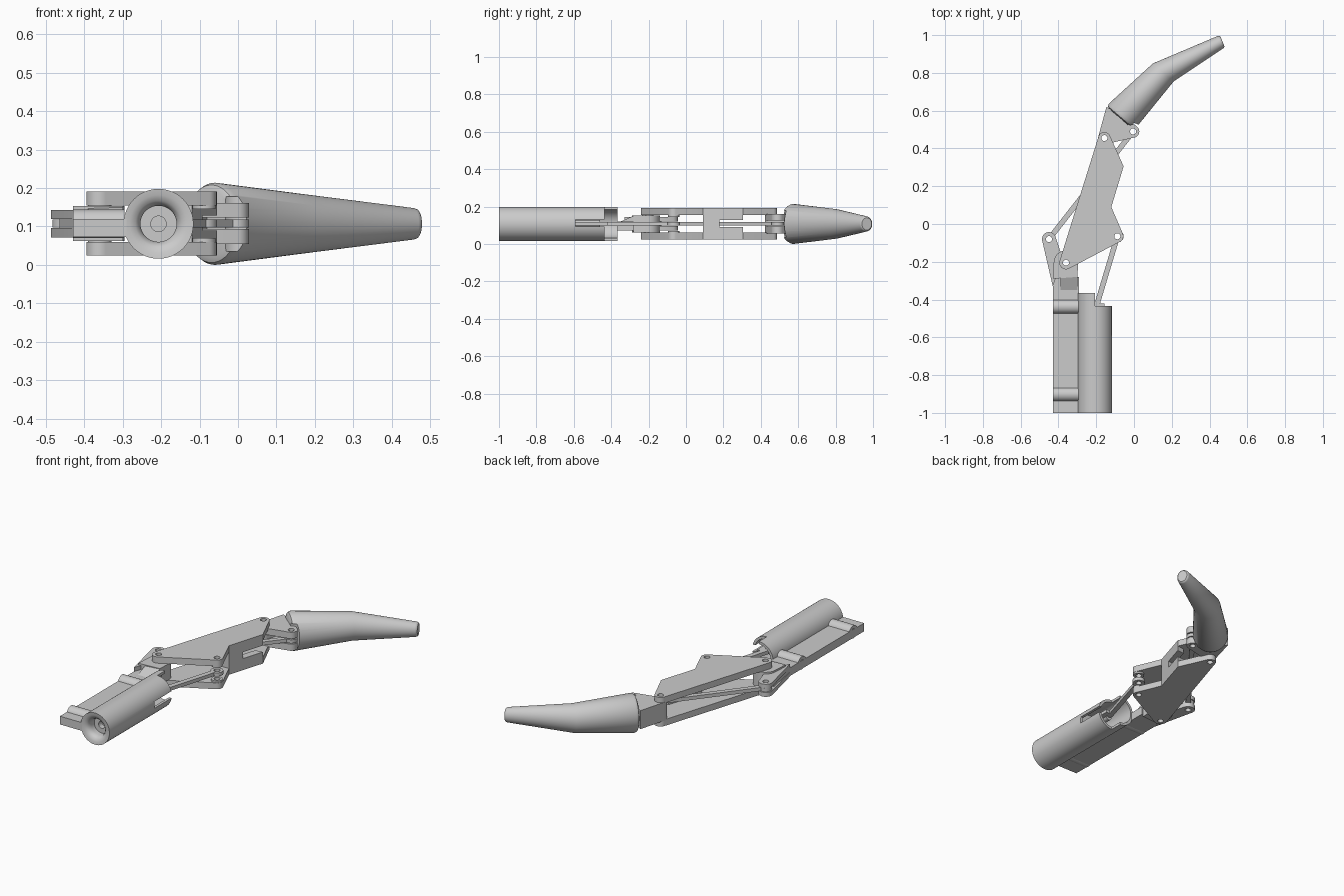
import bpy, bmesh, math
from mathutils import Vector, Matrix
from mathutils.geometry import convex_hull_2d

if "Cube" in bpy.data.objects:
    bpy.data.objects.remove(bpy.data.objects["Cube"])

grey = bpy.data.materials.new("plain grey")
grey.use_nodes = True
grey.diffuse_color = (0.6, 0.6, 0.6, 1)
grey.node_tree.nodes["Principled BSDF"].inputs["Base Color"].default_value = (0.6, 0.6, 0.6, 1)

MID = 0.107                      # height of the mechanism's centre plane
AXIS = -0.207                    # x of the cylinder's axis
KNUCKLE = (-0.36, -0.205)        # pivot positions seen from above
PULL = (-0.088, -0.065)
LEVER = (-0.45, -0.08)
JOINT = (-0.157, 0.455)
TIP_PIN = (-0.005, 0.49)
SLIDER = (-0.2, -0.44)


def finish(name, bm):
    bmesh.ops.remove_doubles(bm, verts=bm.verts, dist=0.0001)
    bmesh.ops.recalc_face_normals(bm, faces=bm.faces)
    mesh = bpy.data.meshes.new(name)
    bm.to_mesh(mesh)
    bm.free()
    mesh.materials.append(grey)
    ob = bpy.data.objects.new(name, mesh)
    bpy.context.collection.objects.link(ob)
    return ob


def smooth(ob):
    bpy.ops.object.select_all(action="DESELECT")
    ob.select_set(True)
    bpy.context.view_layer.objects.active = ob
    bpy.ops.object.shade_smooth_by_angle(angle=math.radians(35))
    return ob


def cut(ob, *cutters):
    for c in cutters:
        mod = ob.modifiers.new("cut", "BOOLEAN")
        mod.operation, mod.solver, mod.object = "DIFFERENCE", "EXACT", c
        bpy.context.view_layer.objects.active = ob
        bpy.ops.object.modifier_apply(modifier=mod.name)
        bpy.data.objects.remove(c)
    return smooth(ob)


def arc(centre, r, start, end, steps=12):
    angles = [math.radians(start + (end - start) * i / steps) for i in range(steps + 1)]
    return [(centre[0] + r * math.cos(a), centre[1] + r * math.sin(a)) for a in angles]


def hull(*discs):
    """Outline wrapped around discs (x, y, radius) and points (x, y)."""
    pts = []
    for d in discs:
        pts += arc(d[:2], d[2], 0, 350, 35) if len(d) == 3 else [d]
    return [pts[i] for i in convex_hull_2d([Vector(p) for p in pts])]


def prism(name, outline, low, high, along_x=False):
    place = (lambda a, b, t: (t, a, b)) if along_x else (lambda a, b, t: (a, b, t))
    bm = bmesh.new()
    face = bm.faces.new([bm.verts.new(place(a, b, low)) for a, b in outline])
    new = bmesh.ops.extrude_face_region(bm, geom=[face])["geom"]
    shift = Vector(place(0, 0, high - low))
    bmesh.ops.translate(bm, vec=shift, verts=[v for v in new if isinstance(v, bmesh.types.BMVert)])
    # drop a start cap if the extrusion left it open, then close the solid
    bmesh.ops.holes_fill(bm, edges=[e for e in bm.edges if e.is_boundary])
    return finish(name, bm)


def box(name, x, y, z):
    return prism(name, [(x[0], y[0]), (x[1], y[0]), (x[1], y[1]), (x[0], y[1])], *z)


def drilled(name, outline, low, high, *pins):
    ob = prism(name, outline, low, high)
    return cut(ob, *[prism("drill", arc(p, 0.016, 0, 345, 23), low - 0.1, high + 0.1) for p in pins])


def loft(name, rings, caps=False):
    bm = bmesh.new()
    loops = [[bm.verts.new(p) for p in ring] for ring in rings]
    n = len(loops[0])
    for a, b in zip(loops, loops[1:]):
        for i in range(n):
            j = (i + 1) % n
            bm.faces.new((a[i], a[j], b[j], b[i]))
    if caps:
        bm.faces.new(loops[0])
        bm.faces.new(loops[-1])
    return smooth(finish(name, bm))


def lathe(name, profile, centre, along_x=False, sides=48):
    """Revolve (radius, position) pairs about an axis through centre."""
    rings = []
    for r, t in profile:
        ring = arc(centre, r, 0, 360 - 360 / sides, sides - 1)
        rings.append([(t, a, b) if along_x else (a, t, b) for a, b in ring])
    return loft(name, rings)


# Cylinder housing: rounded mouth in front, open and stepped at the back
housing = lathe("cylinder_housing",
                [(0, -0.91), (0.02, -0.91), (0.02, -0.94), (0.047, -0.94), (0.047, -0.965),
                 (0.051, -0.981), (0.06, -0.992), (0.075, -0.998), (0.091, -1.0),
                 (0.091, -0.365), (0.076, -0.365), (0.076, -0.62), (0, -0.62)], (AXIS, MID))
cut(housing, box("step_cutter", (AXIS, 0), (-0.435, -0.3), (-0.1, 0.3)),
    box("slot_cutter", (AXIS + 0.04, 0), (-0.59, -0.4), (0.092, 0.13)))
lathe("piston_shaft", [(0, -0.63), (0.02, -0.63), (0.02, -0.46), (0, -0.46)], (AXIS, MID), sides=24)

# Mounting rail with two cross tubes
box("mounting_rail", (-0.43, -0.29), (-1.0, -0.28), (0.073, 0.12))
for label, y in (("front", -0.902), ("rear", -0.438)):
    lathe(label + "_cross_tube", [(0.037, -0.43), (0.037, -0.295), (0.018, -0.295),
                                  (0.018, -0.43), (0.037, -0.43)], (y, MID), along_x=True, sides=32)
prism("rail_gusset", [(-0.38, 0.107), (-0.28, 0.15), (-0.28, 0.07)], -0.39, -0.3, along_x=True)

# Knuckle block and the forked lever beside it
drilled("knuckle_block", hull((*KNUCKLE, 0.065), (-0.43, -0.29), (-0.3, -0.28)), 0.062, 0.153, KNUCKLE)
for label, low, high in (("lower", 0.071, 0.096), ("upper", 0.12, 0.143)):
    drilled(label + "_lever", hull((*LEVER, 0.037), (-0.43, -0.33), (-0.4, -0.25), (-0.385, -0.16)),
            low, high, LEVER)
prism("lever_core", hull((-0.465, -0.13), (-0.43, -0.33), (-0.4, -0.25), (-0.395, -0.14)), 0.09, 0.125)

# Middle link: two side plates joined by a slotted web
WAIST, KNEE = (-0.12, 0.09), (-0.055, 0.305)
side = (arc(KNUCKLE, 0.035, 162, 295) + arc(PULL, 0.032, -65, 20) + [WAIST, KNEE]
        + arc(JOINT, 0.032, 25, 162))
for label, low, high in (("lower", 0.024, 0.06), ("upper", 0.155, 0.191)):
    drilled(label + "_side_plate", side, low, high, KNUCKLE, PULL, JOINT)
web = prism("link_web", [WAIST, KNEE, (-0.1, 0.3), (-0.165, 0.09)], 0.06, 0.155)
cut(web, box("web_slot", (-0.3, 0), (0.18, 0.4), (0.09, 0.128)))
for pin, label in ((PULL, "pull"), (JOINT, "joint"), (KNUCKLE, "knuckle")):
    for low, high in ((0.042, 0.07), (0.145, 0.172)):
        drilled(label + "_spacer", arc(pin, 0.03, 0, 350, 35), low, high, pin)

# Slender push and pull rods with eyes at the pivots
def rod(name, start, end, eye, low, high):
    prism(name + "_bar", hull((*start, 0.014), (*end, 0.014)), low, high)
    for pin in eye:
        drilled(name + "_eye", arc(pin, 0.033, 0, 350, 35), low, high, pin)


def toward(a, b, gap=0.024):
    """Point just off pivot a on the way to b, so the pin hole stays open."""
    a, b = Vector(a), Vector(b)
    return tuple(a + (b - a).normalized() * (gap + 0.008))


rod("push_rod", toward(LEVER, TIP_PIN), toward(TIP_PIN, LEVER), (LEVER, TIP_PIN), 0.098, 0.118)
rod("pull_rod", toward(PULL, SLIDER), SLIDER, (PULL,), 0.098, 0.118)
box("slider_bar", (AXIS + 0.02, AXIS + 0.05), (-0.6, -0.42), (0.099, 0.117))

# Fork that carries the fingertip
for label, low, high in (("lower", 0.055, 0.093), ("upper", 0.124, 0.161)):
    drilled(label + "_tip_fork", hull((*TIP_PIN, 0.033), (*JOINT, 0.033), (-0.146, 0.62), (-0.05, 0.57)),
            low, high, TIP_PIN, JOINT)
drilled("tip_fork_core", hull((*JOINT, 0.033), (-0.146, 0.62), (-0.08, 0.57)), 0.09, 0.127, JOINT)

# Tapered fingertip, bent once, with rounded ends
def section(left, right, rz, inset=0.0, push=0.0):
    left, right = Vector(left), Vector(right)
    mid, half = (left + right) / 2, (right - left) / 2
    ahead = Vector((-half.y, half.x)).normalized() * push
    half = half * (1 - inset / half.length)
    ring = []
    for i in range(48):
        a = math.tau * i / 48
        p = mid + half * math.cos(a) + ahead
        ring.append((p.x, p.y, MID + (rz - inset) * math.sin(a)))
    return ring


base = ((-0.146, 0.622), (0.0, 0.497), 0.107)
bend = ((0.1, 0.85), (0.21, 0.755), 0.079)
end = ((0.455, 1.0), (0.482, 0.933), 0.041)
tip = loft("fingertip", [section(*base, 0.02), section(*base, 0.006, 0.006), section(*base, 0, 0.02),
                         section(*bend), section(*end, 0, -0.012), section(*end, 0.003, -0.004),
                         section(*end, 0.008)], caps=True)
cut(tip, prism("pin_notch", arc(TIP_PIN, 0.045, 0, 350, 35), 0.035, 0.178))
